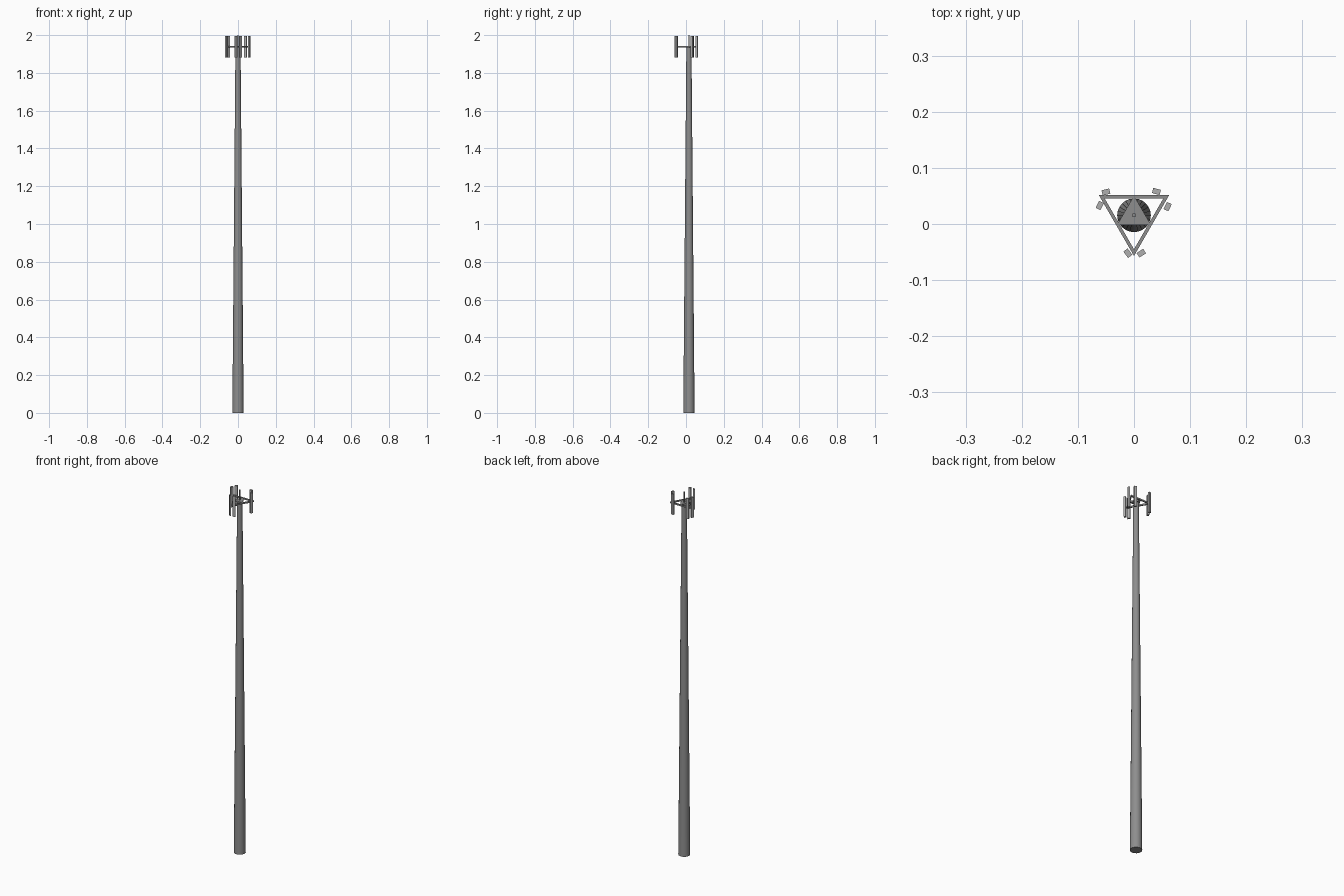
import bpy, bmesh, math
from mathutils import Matrix, Vector

if "Cube" in bpy.data.objects:
    bpy.data.objects.remove(bpy.data.objects["Cube"])

CY = 0.0155          # pole axis in y
DECK_Z = 1.939       # height of the antenna frame


def material(name, v):
    m = bpy.data.materials.new(name)
    m.diffuse_color = (v, v, v * 1.0, 1)
    m.use_nodes = True
    m.node_tree.nodes["Principled BSDF"].inputs["Base Color"].default_value = m.diffuse_color
    return m


steel = material("galvanised steel grey", 0.27)
panel = material("antenna light grey", 0.43)


def finish(name, bm, mat):
    bmesh.ops.recalc_face_normals(bm, faces=bm.faces)
    me = bpy.data.meshes.new(name)
    bm.to_mesh(me)
    bm.free()
    me.materials.append(mat)
    ob = bpy.data.objects.new(name, me)
    bpy.context.collection.objects.link(ob)
    return ob


def box(name, loc, size, angle, mat):
    bm = bmesh.new()
    bmesh.ops.create_cube(bm, size=1, matrix=Matrix.Translation(loc)
                          @ Matrix.Rotation(angle, 4, 'Z')
                          @ Matrix.Diagonal((*size, 1)))
    return finish(name, bm, mat)


def tri_points(r, start):
    return [Vector((r * math.cos(math.radians(start + 120 * i)),
                    CY + r * math.sin(math.radians(start + 120 * i)), 0)) for i in range(3)]


# Tapered pole
bm = bmesh.new()
bmesh.ops.create_cone(bm, cap_ends=True, segments=24, radius1=0.03, radius2=0.0135,
                      depth=1.94, matrix=Matrix.Translation((0, CY, 0.97)))
pole = finish("pole", bm, steel)
bpy.context.view_layer.objects.active = pole
pole.select_set(True)
bpy.ops.object.shade_smooth_by_angle(angle=math.radians(30))

# Outer triangular frame with mitred corners
outer, inner = tri_points(0.0725, 30), tri_points(0.0605, 30)
bm = bmesh.new()
rings = [[bm.verts.new((p.x, p.y, z)) for p in pts]
         for pts, z in ((outer, DECK_Z - 0.004), (outer, DECK_Z + 0.004),
                        (inner, DECK_Z + 0.004), (inner, DECK_Z - 0.004))]
for k in range(4):
    a, b = rings[k], rings[(k + 1) % 4]
    for i in range(3):
        j = (i + 1) % 3
        bm.faces.new((a[i], a[j], b[j], b[i]))
finish("triangle_frame", bm, steel)

# Inner plate reaching the middle of each frame side
bm = bmesh.new()
lo, hi = [[bm.verts.new((p.x, p.y, z)) for p in tri_points(0.035, 90)]
          for z in (DECK_Z - 0.004, DECK_Z + 0.004)]
bm.faces.new(lo)
bm.faces.new(hi)
for i in range(3):
    j = (i + 1) % 3
    bm.faces.new((lo[i], lo[j], hi[j], hi[i]))
finish("inner_plate", bm, steel)

# Lightning rod
box("lightning_rod", (0, CY, 1.97), (0.006, 0.006, 0.06), 0, steel)

# Panel antennas, a pair at each corner: x, y, turn in degrees
antennas = [(-0.050, 0.057, 15), (0.040, 0.058, -15),
            (-0.061, 0.033, 65), (0.060, 0.031, 65),
            (-0.011, -0.052, -53), (0.013, -0.052, 33)]
for n, (x, y, a) in enumerate(antennas):
    box(f"panel_antenna_{n + 1}", (x, y, 1.938), (0.014, 0.0095, 0.112),
        math.radians(a), panel)
